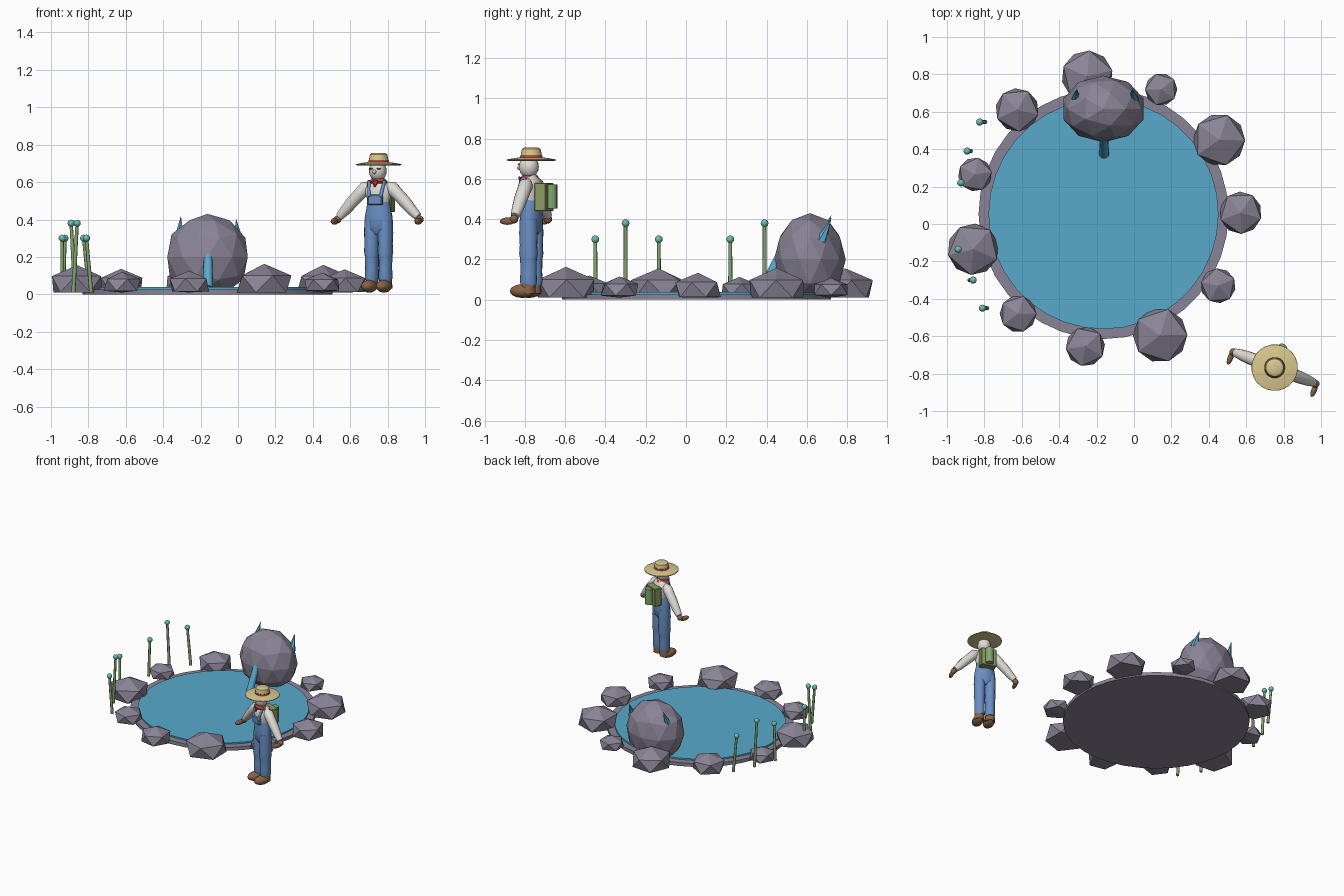
import bpy, bmesh, math, random
from mathutils import Matrix, Vector

random.seed(4)
if "Cube" in bpy.data.objects:
    bpy.data.objects.remove(bpy.data.objects["Cube"])


def material(name, code):
    rgb = [int(code[i:i + 2], 16) / 255 for i in (0, 2, 4)]
    col = [c / 12.92 if c < 0.04 else ((c + 0.055) / 1.055) ** 2.4 for c in rgb] + [1]
    m = bpy.data.materials.new(name)
    m.use_nodes = True
    m.diffuse_color = col
    m.node_tree.nodes["Principled BSDF"].inputs["Base Color"].default_value = col
    return m


STONE = material("stone grey", "8A8496")
WATER = material("water blue", "58AACC")
TEAL = material("reed head teal", "6CBDB2")
GREEN = material("stem green", "82A870")
STRAW = material("straw yellow", "DAC88E")
RED = material("scarf red", "C04A3A")
SHIRT = material("shirt white", "E0DCD6")
DENIM = material("denim blue", "6A90C4")
BROWN = material("leather brown", "8A6448")
OLIVE = material("pack olive", "8E9A62")

FIGURE = Matrix.Translation((0.752, -0.768, 0)) @ Matrix.Rotation(math.radians(-21), 4, 'Z')
WORLD = Matrix.Identity(4)


def finish(name, bm, mat, frame=WORLD, smooth=False):
    bm.transform(frame)
    bmesh.ops.recalc_face_normals(bm, faces=bm.faces)
    me = bpy.data.meshes.new(name)
    bm.to_mesh(me)
    bm.free()
    me.materials.append(mat)
    ob = bpy.data.objects.new(name, me)
    bpy.context.collection.objects.link(ob)
    if smooth:
        bpy.ops.object.select_all(action='DESELECT')
        ob.select_set(True)
        bpy.context.view_layer.objects.active = ob
        bpy.ops.object.shade_smooth_by_angle(angle=math.radians(45))
    return ob


def place(loc, size, rot=0):
    return (Matrix.Translation(loc) @ Matrix.Rotation(rot, 4, 'Z')
            @ Matrix.Diagonal((*size, 1)))


def ball(name, loc, size, mat, frame=WORLD):
    bm = bmesh.new()
    bmesh.ops.create_uvsphere(bm, u_segments=16, v_segments=10, radius=1, matrix=place(loc, size))
    return finish(name, bm, mat, frame, True)


def box(name, loc, size, mat, frame=WORLD, bevel=0):
    bm = bmesh.new()
    bmesh.ops.create_cube(bm, size=1, matrix=place(loc, size))
    if bevel:
        bmesh.ops.bevel(bm, geom=bm.edges[:], offset=bevel, segments=1, affect='EDGES')
    return finish(name, bm, mat, frame)


def rod(name, a, b, r1, r2, mat, frame=WORLD, sides=12, smooth=True):
    a, b = Vector(a), Vector(b)
    bm = bmesh.new()
    turn = (b - a).to_track_quat('Z', 'Y').to_matrix().to_4x4()
    bmesh.ops.create_cone(bm, cap_ends=True, segments=sides, radius1=r1, radius2=r2,
                          depth=(b - a).length, matrix=Matrix.Translation((a + b) / 2) @ turn)
    return finish(name, bm, mat, frame, smooth)


def tube(name, rings, mat, frame=WORLD, sides=16):
    """Skin elliptical rings (x, y, z, rx, ry) along a path."""
    bm = bmesh.new()
    pts = [Vector(r[:3]) for r in rings]
    loops = []
    for i, r in enumerate(rings):
        t = (pts[min(i + 1, len(pts) - 1)] - pts[max(i - 1, 0)]).normalized()
        u = Vector((0, 1, 0)).cross(t).normalized()
        v = t.cross(u)
        loops.append([bm.verts.new(pts[i] + u * r[3] * math.cos(a) + v * r[4] * math.sin(a))
                      for a in (math.tau * k / sides for k in range(sides))])
    for p, q in zip(loops, loops[1:]):
        for k in range(sides):
            j = (k + 1) % sides
            bm.faces.new((p[k], p[j], q[j], q[k]))
    bm.faces.new(loops[0])
    bm.faces.new(loops[-1])
    return finish(name, bm, mat, frame, True)


# Pond
PX, PY = -0.163, 0.053
rod("pond_rim", (PX, PY, 0), (PX, PY, 0.027), 0.668, 0.668, STONE, sides=36)
rod("pond_water", (PX, PY, 0.02), (PX, PY, 0.038), 0.615, 0.615, WATER, sides=36)

# Ring of faceted rocks with flattened undersides: x, y, radius
ROCKS = [(-0.25, 0.79, 0.14), (0.145, 0.72, 0.088), (0.455, 0.45, 0.142), (0.57, 0.06, 0.115),
         (0.45, -0.33, 0.095), (0.14, -0.595, 0.148), (-0.26, -0.655, 0.107),
         (-0.62, -0.48, 0.1), (-0.625, 0.61, 0.118), (-0.85, 0.265, 0.092), (-0.86, -0.135, 0.14)]
for x, y, r in ROCKS:
    bm = bmesh.new()
    bmesh.ops.create_icosphere(bm, subdivisions=1, radius=1, matrix=place(
        (x, y, 0.05), (r * 1.1, r * 1.1, 0.9 * r - 0.02), random.uniform(0, math.tau)))
    for v in bm.verts:
        v.co.z = max(v.co.z, 0.01)
    finish("rock", bm, STONE)

# Boulder with its spout and two crystals
bm = bmesh.new()
bmesh.ops.create_icosphere(bm, subdivisions=2, radius=1,
                           matrix=place((-0.163, 0.615, 0.2), (0.226, 0.178, 0.23)))
for v in bm.verts:
    v.co.z = max(v.co.z, 0.01)
finish("boulder", bm, STONE)
rod("water_spout", (-0.16, 0.375, 0.035), (-0.16, 0.475, 0.235), 0.027, 0.022, WATER)
rod("left_crystal", (0.0, 0.67, 0.29), (-0.01, 0.722, 0.405), 0.028, 0, WATER, sides=6, smooth=False)
rod("right_crystal", (-0.315, 0.66, 0.28), (-0.305, 0.722, 0.42), 0.032, 0, WATER, sides=6, smooth=False)

# Reeds: head x, y, z and sideways lean of the foot
REEDS = [(-0.825, 0.545, 0.3, 0.03), (-0.892, 0.39, 0.38, 0.02), (-0.925, 0.22, 0.3, -0.01),
         (-0.94, -0.135, 0.3, 0), (-0.86, -0.3, 0.38, -0.02), (-0.81, -0.45, 0.3, 0.025)]
for x, y, z, lean in REEDS:
    rod("reed_stem", (x + lean, y, 0.01), (x, y, z), 0.011, 0.009, GREEN, sides=8)
    ball("reed_head", (x, y, z), (0.019, 0.019, 0.019), TEAL)

# Figure: trousers, legs, boots, arms, straps
tube("trouser_seat", [(0, 0, 0.32, 0.04, 0.03), (0, 0, 0.35, 0.075, 0.05), (0, 0, 0.41, 0.078, 0.053),
                      (0, 0, 0.47, 0.066, 0.05), (0, 0, 0.5, 0.062, 0.048)], DENIM, FIGURE)
for s, side in ((1, "left"), (-1, "right")):
    tube(side + "_leg", [(s * 0.039, 0, z, r, r + 0.006) for z, r in (
        (0.07, 0.033), (0.09, 0.037), (0.14, 0.035), (0.2, 0.036), (0.23, 0.041),
        (0.27, 0.038), (0.33, 0.041), (0.4, 0.038))], DENIM, FIGURE)
    ball(side + "_boot", (s * 0.042, -0.03, 0.043), (0.039, 0.067, 0.034), BROWN, FIGURE)
    rod(side + "_boot_shaft", (s * 0.04, 0, 0.03), (s * 0.04, 0, 0.085), 0.037, 0.034, BROWN, FIGURE)
    tube(side + "_sleeve", [(s * x, 0, z, r, r) for x, z, r in (
        (0.05, 0.585, 0.02), (0.075, 0.57, 0.036), (0.11, 0.535, 0.034), (0.15, 0.495, 0.033),
        (0.19, 0.45, 0.029), (0.225, 0.415, 0.022))], SHIRT, FIGURE)
    ball(side + "_glove_cuff", (s * 0.235, -0.002, 0.4), (0.021, 0.021, 0.021), BROWN, FIGURE)
    ball(side + "_hand", (s * 0.24, -0.035, 0.39), (0.015, 0.04, 0.018), BROWN, FIGURE)
    rod(side + "_front_strap", (s * 0.032, -0.058, 0.52), (s * 0.045, -0.03, 0.605), 0.009, 0.009, DENIM, FIGURE)
    rod(side + "_back_strap", (s * 0.045, -0.03, 0.605), (s * 0.035, 0.05, 0.55), 0.009, 0.009, DENIM, FIGURE)
    ball(side + "_eyebrow", (s * 0.022, -0.057, 0.672), (0.013, 0.005, 0.004), BROWN, FIGURE)

# Torso, bib and scarf
tube("shirt_torso", [(0, 0, 0.47, 0.06, 0.046), (0, 0, 0.51, 0.064, 0.052), (0, 0, 0.56, 0.082, 0.054),
                     (0, 0, 0.59, 0.066, 0.045), (0, -0.008, 0.61, 0.036, 0.034)], SHIRT, FIGURE)
box("overall_bib", (0, -0.048, 0.505), (0.082, 0.026, 0.055), DENIM, FIGURE, 0.005)
tube("scarf", [(0, -0.008, z, r, r) for z, r in ((0.592, 0.04), (0.603, 0.048), (0.618, 0.036))],
     RED, FIGURE)
rod("scarf_knot", (0, -0.05, 0.606), (0, -0.06, 0.575), 0.02, 0.004, RED, FIGURE, 6)

# Head
ball("head", (0, -0.013, 0.66), (0.047, 0.05, 0.056), SHIRT, FIGURE)
ball("nose", (0, -0.063, 0.655), (0.01, 0.012, 0.011), SHIRT, FIGURE)

# Straw hat
tube("hat_brim", [(0, 0, z, r, r) for z, r in (
    (0.69, 0.06), (0.688, 0.1), (0.691, 0.124), (0.696, 0.123), (0.702, 0.09), (0.708, 0.05))],
    STRAW, FIGURE, 24)
tube("hat_crown", [(0, 0, z, r, r) for z, r in (
    (0.7, 0.054), (0.725, 0.051), (0.748, 0.047), (0.755, 0.036), (0.752, 0.012))], STRAW, FIGURE, 24)
rod("hat_band", (0, 0, 0.704), (0, 0, 0.718), 0.056, 0.054, RED, FIGURE, 24)

# Backpack with upright roll
box("backpack", (0, 0.068, 0.51), (0.115, 0.06, 0.14), OLIVE, FIGURE, 0.004)
rod("pack_roll", (0, 0.107, 0.452), (0, 0.107, 0.572), 0.029, 0.029, GREEN, FIGURE, 16)
